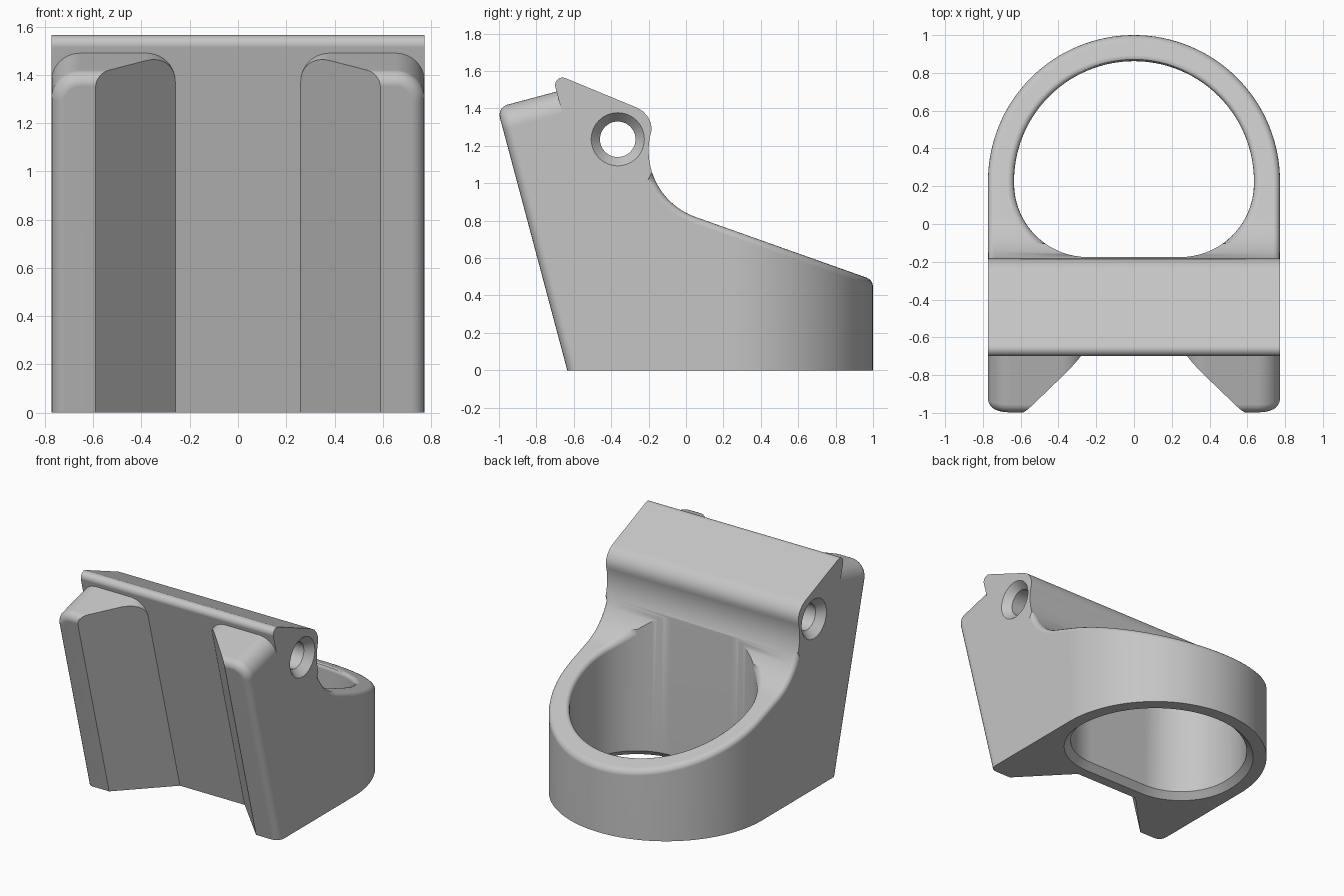
import bpy, bmesh
from math import sin, cos, atan, radians, pi
from mathutils import Vector

cube = bpy.data.objects.get("Cube")
if cube:
    bpy.data.objects.remove(cube, do_unlink=True)

HALF = 0.773                     # half width of the body
TILT = atan(0.2665)              # lean of the front face
FRONT = -0.295                   # y of the recessed front face at the floor
DEPTH = 0.3285                   # how far the front rails stand out

grey = bpy.data.materials.new("light_grey")
grey.use_nodes = True
grey.diffuse_color = (0.56, 0.56, 0.56, 1)
bsdf = next(n for n in grey.node_tree.nodes if n.type == 'BSDF_PRINCIPLED')
bsdf.inputs["Base Color"].default_value = grey.diffuse_color


def arc(cx, cy, r, start, end, n):
    """Points on an arc, angles in degrees."""
    angles = [radians(start + (end - start) * i / n) for i in range(n + 1)]
    return [(cx + r * cos(a), cy + r * sin(a)) for a in angles]


def skin(rings):
    """Closed bmesh through equal rings of points, capped at both ends."""
    bm = bmesh.new()
    loops = [[bm.verts.new(p) for p in ring] for ring in rings]
    for a, b in zip(loops, loops[1:]):
        for i in range(len(a)):
            j = (i + 1) % len(a)
            bm.faces.new((a[i], a[j], b[j], b[i]))
    bm.faces.new(loops[0])
    bm.faces.new(loops[-1])
    bmesh.ops.recalc_face_normals(bm, faces=bm.faces)
    return bm


def to_object(name, bm):
    mesh = bpy.data.meshes.new(name)
    bmesh.ops.recalc_face_normals(bm, faces=bm.faces)
    bm.to_mesh(mesh)
    bm.free()
    mesh.materials.append(grey)
    obj = bpy.data.objects.new(name, mesh)
    bpy.context.collection.objects.link(obj)
    return obj


def combine(target, tool, operation):
    """Apply a boolean and remove the tool."""
    mod = target.modifiers.new("combine", 'BOOLEAN')
    mod.operation, mod.object, mod.solver = operation, tool, 'EXACT'
    bpy.context.view_layer.update()
    graph = bpy.context.evaluated_depsgraph_get()
    mesh = bpy.data.meshes.new_from_object(target.evaluated_get(graph))
    target.modifiers.clear()
    target.data = mesh
    bpy.data.objects.remove(tool, do_unlink=True)


# Body: side profile (y, z) with the swept saddle, run across the width
profile = [(FRONT + 0.08, -0.3), (1.2, -0.3), (1.2, 0.412)]
profile += arc(0.176, 1.174, 0.376, 250.4, 163, 20)
profile += [(-0.187, 1.318), (-0.201, 1.351), (-0.228, 1.383), (-0.265, 1.405)]
profile += arc(-0.66, 1.525, 0.04, 66, 195, 8)
body = to_object("clamp_body", skin([[(x, y, z) for y, z in profile] for x in (-0.95, 0.95)]))

# Plan outline: straight sides with a round back
plan = [(-HALF, -1.3), (HALF, -1.3)] + arc(0, 0.227, HALF, 0, 180, 64)
combine(body, to_object("plan_outline", skin([[(x, y, z) for x, y in plan] for z in (-0.6, 2)])),
        'INTERSECT')


# Front rails: rounded top, filleted front, slanted inner wall
def local(x, v, w):
    return Vector((x, FRONT - v * sin(TILT) - w * cos(TILT), v * cos(TILT) - w * sin(TILT)))


def rail(side):
    inner, top, r = 0.26, 1.542, 0.12
    shape = [(inner, -0.3), (HALF, -0.3)]
    shape += arc(HALF - r, top - r, r, 0, 90, 10) + arc(inner + r, top - r, r, 90, 180, 10)
    bm = skin([[local(side * x, v, w) for x, v in shape] for w in (-0.08, DEPTH)])
    bm.faces.ensure_lookup_table()
    bmesh.ops.bevel(bm, geom=list(bm.faces[-1].edges), offset=0.055, segments=5,
                    profile=0.5, affect='EDGES', clamp_overlap=False)
    normal = local(side * DEPTH, 0, -0.33) - local(0, 0, 0)
    cut = bmesh.ops.bisect_plane(bm, geom=bm.verts[:] + bm.edges[:] + bm.faces[:], dist=1e-5,
                                 plane_co=local(side * inner, 0, 0), plane_no=normal,
                                 clear_inner=True)
    bmesh.ops.holes_fill(bm, edges=[e for e in bm.edges if e.is_boundary], sides=0)
    return to_object("front_rail", bm)


for side in (-1, 1):
    combine(body, rail(side), 'UNION')


# Large bore: round at the back, flat at the front, flared at the floor
def bore_ring(grow, z):
    r = 0.39 + grow
    pts = arc(0, 0.227, 0.635 + grow, 0, 180, 56)
    pts += arc(-0.245, 0.215, r, 180, 270, 18) + arc(0.245, 0.215, r, 270, 360, 18)
    return [(x, y, z) for x, y in pts]


bore = skin([bore_ring(0.095, -0.05), bore_ring(0, 0.045), bore_ring(0, 2)])

# Flat floor
floor = [(-2, -2), (2, -2), (2, 2), (-2, 2)]
combine(body, to_object("floor_cut", skin([[(x, y, z) for x, y in floor] for z in (-1, 0)])),
        'DIFFERENCE')
combine(body, to_object("bore_cut", bore), 'DIFFERENCE')

# Cross hole, countersunk at both ends
sections = [(-HALF - 0.05, 0.185), (-HALF + 0.055, 0.095),
            (HALF - 0.055, 0.095), (HALF + 0.05, 0.185)]
hole = skin([[(x, y, z) for y, z in arc(-0.365, 1.235, r, 0, 352.5, 47)] for x, r in sections])
combine(body, to_object("hole_cut", hole), 'DIFFERENCE')

# Round the upper rim, outside and inside
bm = bmesh.new()
bm.from_mesh(body.data)
bmesh.ops.remove_doubles(bm, verts=bm.verts, dist=1e-4)
bm.normal_update()
rim = []
for e in bm.edges:
    mid = (e.verts[0].co + e.verts[1].co) / 2
    if len(e.link_faces) == 2 and mid.y > -0.18 and 0.4 < mid.z < 1.15:
        low, high = sorted(f.normal.z for f in e.link_faces)
        if abs(low) < 0.02 and high > 0.3 and e.calc_face_angle_signed(0) > 0.9:
            rim.append(e)
if rim:
    bmesh.ops.bevel(bm, geom=rim, offset=0.035, segments=4, profile=0.5,
                    affect='EDGES', clamp_overlap=False)
bm.to_mesh(body.data)
bm.free()

# Smooth curves, crisp corners
for poly in body.data.polygons:
    poly.use_smooth = True
    poly.material_index = 0
body.data.set_sharp_from_angle(angle=radians(30))
weighted = body.modifiers.new("even_shading", 'WEIGHTED_NORMAL')
weighted.keep_sharp = True
